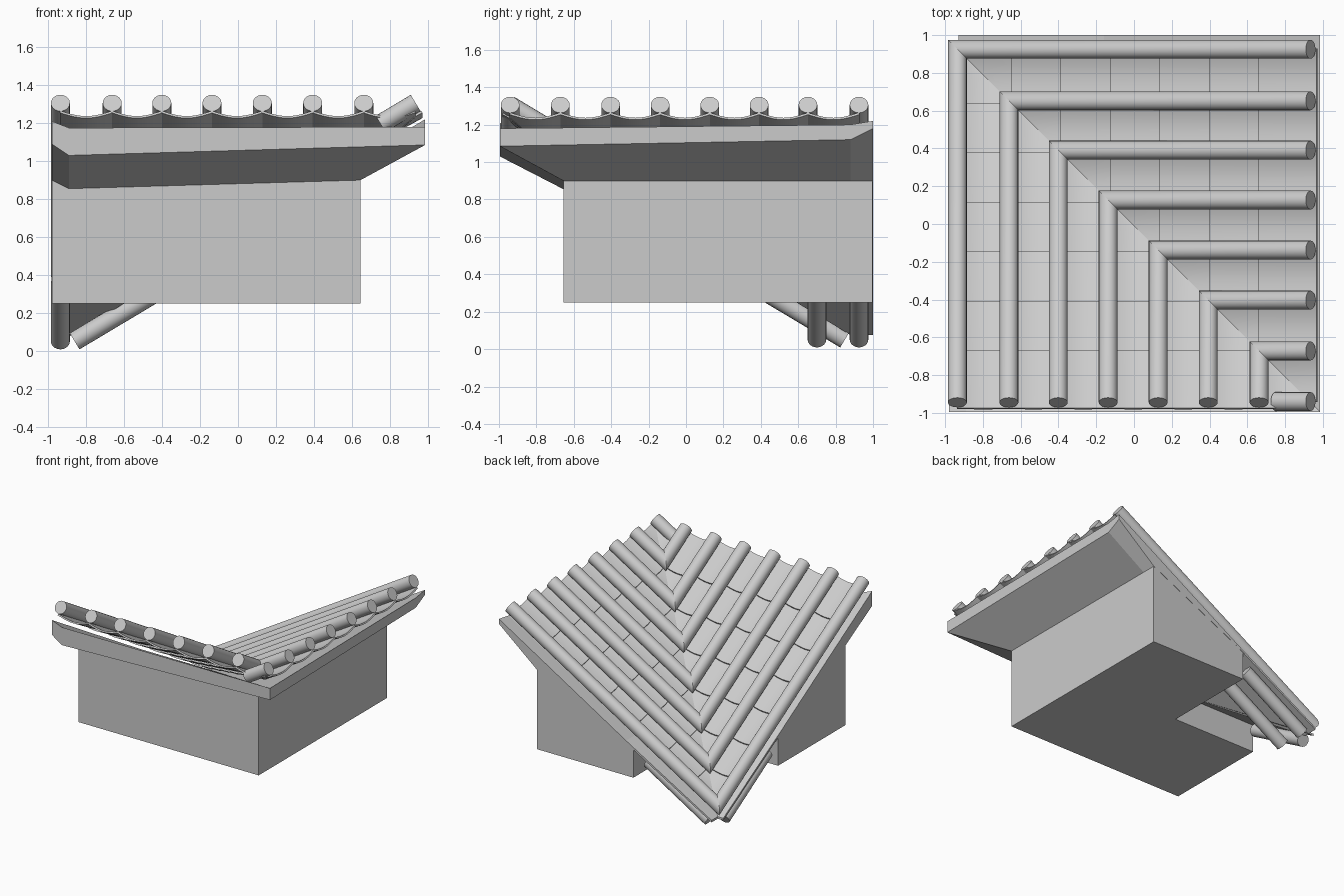
import bpy, bmesh, math
from mathutils import Vector

cube = bpy.data.objects.get("Cube")
if cube:
    bpy.data.objects.remove(cube, do_unlink=True)

grey = bpy.data.materials.new("plain_grey")
grey.use_nodes = True
grey.diffuse_color = (0.6, 0.6, 0.6, 1)
grey.node_tree.nodes["Principled BSDF"].inputs["Base Color"].default_value = (0.6, 0.6, 0.6, 1)

SLOPE = 0.597
RIDGES = [-0.925, -0.652, -0.391, -0.127, 0.138, 0.403, 0.672, 0.94]
SIDES = ("front", "right")


def place(side, u, w, z):
    """u climbs the slope, w runs along the eave; the valley lies at w = u."""
    return Vector((w - 0.01, -u, z)) if side == "front" else Vector((u - 0.01, -w, z))


def ridge_z(u):
    return 1.303 - SLOPE * (0.94 - u)


def pan_z(u):
    return 1.262 - SLOPE * (0.97 - u)


def trim_at_valley(bm, side, overlap):
    """Remove everything that runs past the valley line."""
    normal = place(side, -1, 1, 0) - place(side, 0, 0, 0)
    bmesh.ops.bisect_plane(bm, geom=bm.verts[:] + bm.edges[:] + bm.faces[:],
                           plane_co=place(side, 0, overlap, 0), plane_no=normal, clear_outer=True)


def finish(name, bm, smooth=False):
    bmesh.ops.recalc_face_normals(bm, faces=bm.faces)
    mesh = bpy.data.meshes.new(name)
    bm.to_mesh(mesh)
    bm.free()
    mesh.materials.append(grey)
    obj = bpy.data.objects.new(name, mesh)
    bpy.context.collection.objects.link(obj)
    if smooth:
        bpy.ops.object.select_all(action="DESELECT")
        obj.select_set(True)
        bpy.context.view_layer.objects.active = obj
        bpy.ops.object.shade_smooth_by_angle(angle=math.radians(40))


def sweep(bm, side, stations):
    """Loft (w, profile) stations along the eave; the last one, w None, is the valley mitre."""
    rings = [[bm.verts.new(place(side, u, u if w is None else w, z)) for u, z in prof]
             for w, prof in stations]
    n = len(rings[0])
    for a, b in zip(rings, rings[1:]):
        for i in range(n):
            j = (i + 1) % n
            bm.faces.new((a[i], a[j], b[j], b[i]))
    bm.faces.new(rings[0])


# Wall block, L shaped in plan, under the slope
bm = bmesh.new()
wall = [(0.655, 0.25), (0.655, 0.9), (-0.215, 0.485), (-0.215, 0.25)]
for side, end in zip(SIDES, (-0.97, -0.998)):
    sweep(bm, side, [(end, wall), (None, wall)])
bmesh.ops.remove_doubles(bm, verts=bm.verts, dist=0.001)
finish("wall_block", bm)


# Roof boards: thick at the eave, thin under the low tiles, with a chamfered end
def board(top, bottom, soffit):
    return [(0.995, top), (0.995, bottom), (0.655, soffit), (-0.15, 0.515),
            (-0.92, 0.075), (-0.92, 0.092), (-0.15, 0.535)]


bm = bmesh.new()
mitre = board(1.18, 1.085, 0.9)
sweep(bm, "front", [(-0.97, board(1.21, 1.09, 0.9)), (-0.88, board(1.175, 1.03, 0.855)), (None, mitre)])
sweep(bm, "right", [(-1.0, board(1.22, 1.18, 0.9)), (-0.88, board(1.2, 1.12, 0.9)), (None, mitre)])
bmesh.ops.remove_doubles(bm, verts=bm.verts, dist=0.001)
finish("roof_board", bm)


def add_tube(bm, a, b):
    matrix = (b - a).to_track_quat("Z", "Y").to_matrix().to_4x4()
    matrix.translation = (a + b) / 2
    bmesh.ops.create_cone(bm, cap_ends=True, segments=20, radius1=0.05, radius2=0.05,
                          depth=(b - a).length, matrix=matrix)


# Loose tubes poking out beneath the low corner
bm = bmesh.new()
for side, w in (("front", -0.925), ("right", -0.925), ("right", -0.7)):
    add_tube(bm, place(side, -0.85, w, 0.052), place(side, -0.3, w, 0.052 + 0.55 * SLOPE))
finish("lower_tubes", bm, True)

for side in SIDES:
    # Round ridge tiles, mitred at the valley
    bm = bmesh.new()
    for w in RIDGES[:7]:
        add_tube(bm, place(side, w - 0.1, w, ridge_z(w - 0.1)), place(side, 0.945, w, ridge_z(0.945)))
    trim_at_valley(bm, side, 0)
    if side == "right":
        w = RIDGES[7]
        add_tube(bm, place(side, 0.76, w, ridge_z(0.76)), place(side, 0.945, w, ridge_z(0.945)))
    finish(side + "_ridge_tiles", bm, True)

    # Sagging pan tiles laid in overlapping rows, trimmed at the valley
    bm = bmesh.new()
    rows = [0.975] + [0.68 - 0.262 * r for r in range(6)] + [-0.91]
    for w0, w1 in zip(RIDGES, RIDGES[1:]):
        for high, low in zip(rows, rows[1:]):
            grid = []
            for u, lift in ((high, 0.0), (low - 0.01, 0.014)):
                line = []
                for i in range(11):
                    t = i / 10
                    z = pan_z(u) - 0.028 * math.sin(math.pi * t) + lift
                    line.append(bm.verts.new(place(side, u, w0 + (w1 - w0) * t, z)))
                grid.append(line)
            for i in range(10):
                bm.faces.new((grid[0][i], grid[0][i + 1], grid[1][i + 1], grid[1][i]))
    trim_at_valley(bm, side, 0.01)
    for f in bm.faces:
        f.normal_update()
        if f.normal.z < 0:
            f.normal_flip()
    bmesh.ops.solidify(bm, geom=bm.faces[:], thickness=0.012)
    finish(side + "_pan_tiles", bm, True)
